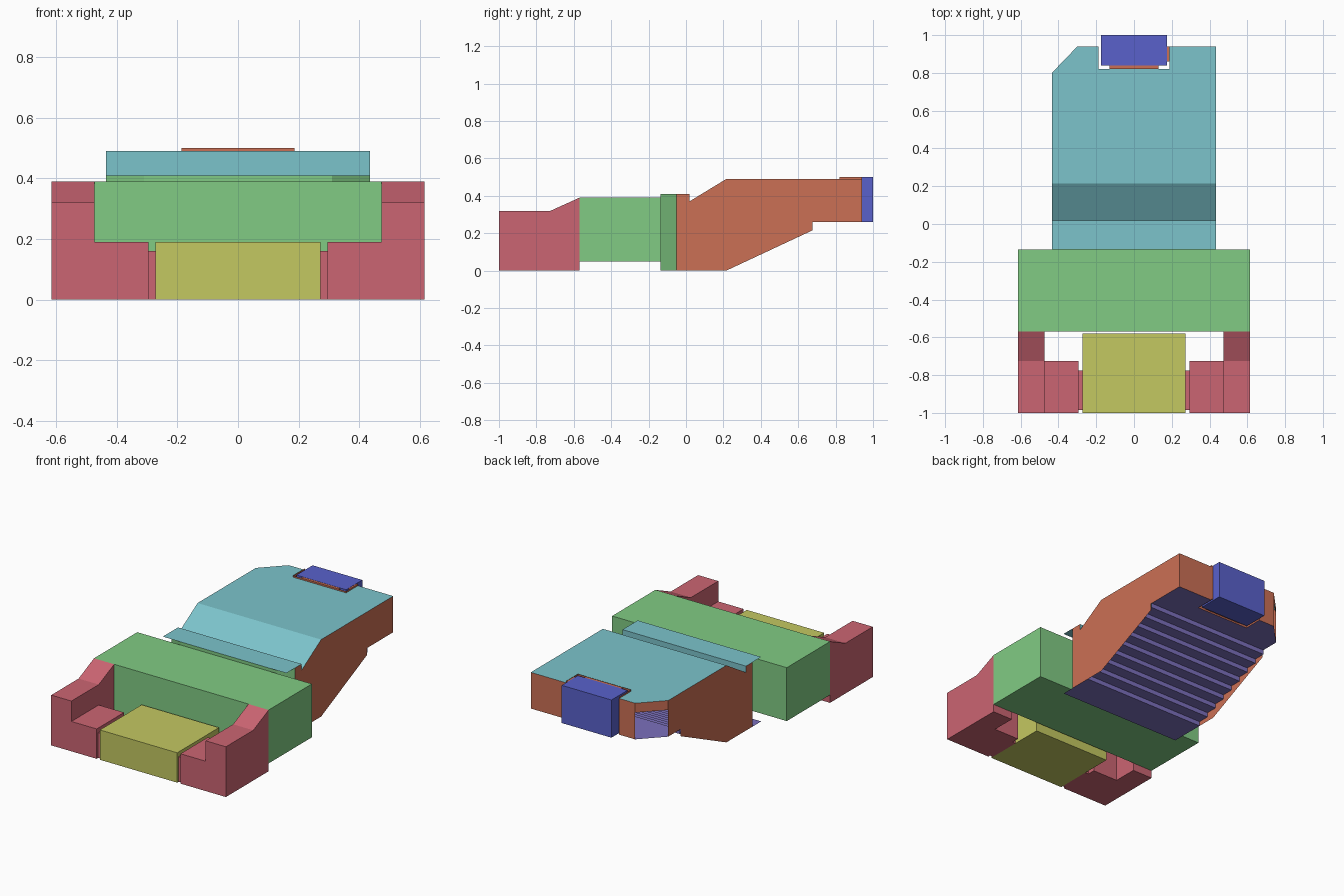
import bpy

if "Cube" in bpy.data.objects:
    bpy.data.objects.remove(bpy.data.objects["Cube"])


def material(name, color):
    m = bpy.data.materials.new(name)
    m.diffuse_color = (*color, 1)
    m.use_nodes = True
    m.node_tree.nodes["Principled BSDF"].inputs["Base Color"].default_value = m.diffuse_color
    return m


RED = material("red", (0.6, 0.13, 0.17))
YELLOW = material("yellow", (0.55, 0.58, 0.12))
GREEN = material("green", (0.22, 0.6, 0.23))
TEAL = material("teal", (0.2, 0.55, 0.6))
ORANGE = material("orange", (0.6, 0.16, 0.09))
BLUE = material("blue", (0.1, 0.12, 0.6))
PURPLE = material("purple", (0.2, 0.16, 0.5))


def surface(name, polys, mat):
    """Object from separate polygons, each a list of 3D points."""
    verts = [p for poly in polys for p in poly]
    faces, n = [], 0
    for poly in polys:
        faces.append(list(range(n, n + len(poly))))
        n += len(poly)
    mesh = bpy.data.meshes.new(name)
    mesh.from_pydata(verts, [], faces)
    mesh.materials.append(mat)
    ob = bpy.data.objects.new(name, mesh)
    bpy.context.collection.objects.link(ob)
    return ob


def prism(name, x0, x1, profile, mat):
    """Solid with a (y, z) profile, listed clockwise, between x0 and x1."""
    a = [(x0, y, z) for y, z in profile]
    b = [(x1, y, z) for y, z in profile]
    n = len(profile)
    sides = [[a[i], b[i], b[(i + 1) % n], a[(i + 1) % n]][::-1] for i in range(n)]
    return surface(name, [a, b[::-1]] + sides, mat)


def box(name, x0, x1, y0, y1, z0, z1, mat):
    return prism(name, x0, x1, [(y0, z0), (y0, z1), (y1, z1), (y1, z0)], mat)


def strip(x0, x1, profile, flip=False):
    """Bent sheet following a (y, z) path, facing up unless flipped."""
    polys = [[(x0, *p), (x1, *p), (x1, *q), (x0, *q)] for p, q in zip(profile, profile[1:])]
    return [p[::-1] for p in polys] if flip else polys


def wall(points, z0, z1):
    """Upright sheet along an (x, y) path; faces right of the path."""
    return [[(*p, z0), (*q, z0), (*q, z1), (*p, z1)] for p, q in zip(points, points[1:])]


# Front frame: arms, inner shoulders and narrow lips on both sides
for side, s in (("left", -1), ("right", 1)):
    def mirrored(name, a, b, profile):
        prism(side + name, min(s * a, s * b), max(s * a, s * b), profile, RED)
    mirrored("_arm", 0.473, 0.615, [(-1, 0), (-1, .32), (-.725, .32), (-.57, .39), (-.57, 0)])
    mirrored("_shoulder", 0.295, 0.473, [(-1, 0), (-1, .19), (-.725, .19), (-.725, 0)])
    mirrored("_lip", 0.272, 0.295, [(-.985, 0), (-.985, .16), (-.775, .16), (-.775, 0)])

# Centre block and main body
box("centre_block", -.272, .272, -1, -.58, 0, .19, YELLOW)
box("main_body", -.615, .615, -.57, -.135, .05, .39, GREEN)

# Bevelled neck wall
W = 0.435
surface("neck", wall([(-W, -.05), (-.31, -.135), (.31, -.135), (W, -.05)], 0, .41), GREEN)

# Roof sheet with step, slope, rear corner cut and latch notch
roof = strip(-W, W, [(-.135, .41), (.018, .41), (.018, .37), (.215, .49)])
rear = [(W, .94), (.187, .94), (.187, .82), (-.187, .82), (-.187, .94), (-.3, .94), (-W, .8)]
roof.append([(x, y, .49) for x, y in [(-W, .215), (W, .215)] + rear])
surface("roof", roof, TEAL)

# Side walls, rear walls and latch socket
lower = [(-.05, .41), (-.05, 0), (.215, 0), (.675, .215), (.675, .26)]
upper = [(.215, .49), (.018, .37), (.018, .41)]
walls = [
    [(W, y, z) for y, z in lower + [(.94, .26), (.94, .49)] + upper],
    [(-W, y, z) for y, z in lower + [(.8, .26), (.8, .49)] + upper][::-1],
]
walls += wall([(W, .94), (.187, .94)], .26, .49)
walls += wall([(.187, .94), (.187, .82), (-.187, .82), (-.187, .94)], .26, .5)
walls += wall([(-.187, .94), (-.3, .94)], .26, .49)
walls += wall([(-.3, .94), (-W, .8)], .43, .49)
surface("rear_shell", walls, ORANGE)
box("socket_back_tab", -.13, .13, .82, .84, .27, .499, ORANGE)
box("socket_side_tab", .175, .187, .86, .94, .27, .499, ORANGE)

# Stepped underside
STEPS = 9
path = [(-.135, 0)]
for i in range(STEPS):
    y = .09 + i * .074
    path += [(y, .26 * i / STEPS), (y, .26 * (i + 1) / STEPS)]
under = strip(-W, W, path, flip=True)
y_end = path[-1][0]
under.append([(x, y, .26) for x, y in [(-W, y_end), (W, y_end)] + rear][::-1])
surface("stepped_underside", under, PURPLE)

# Rear latch
box("rear_latch", -.175, .175, .838, 1, .26, .5, BLUE)
